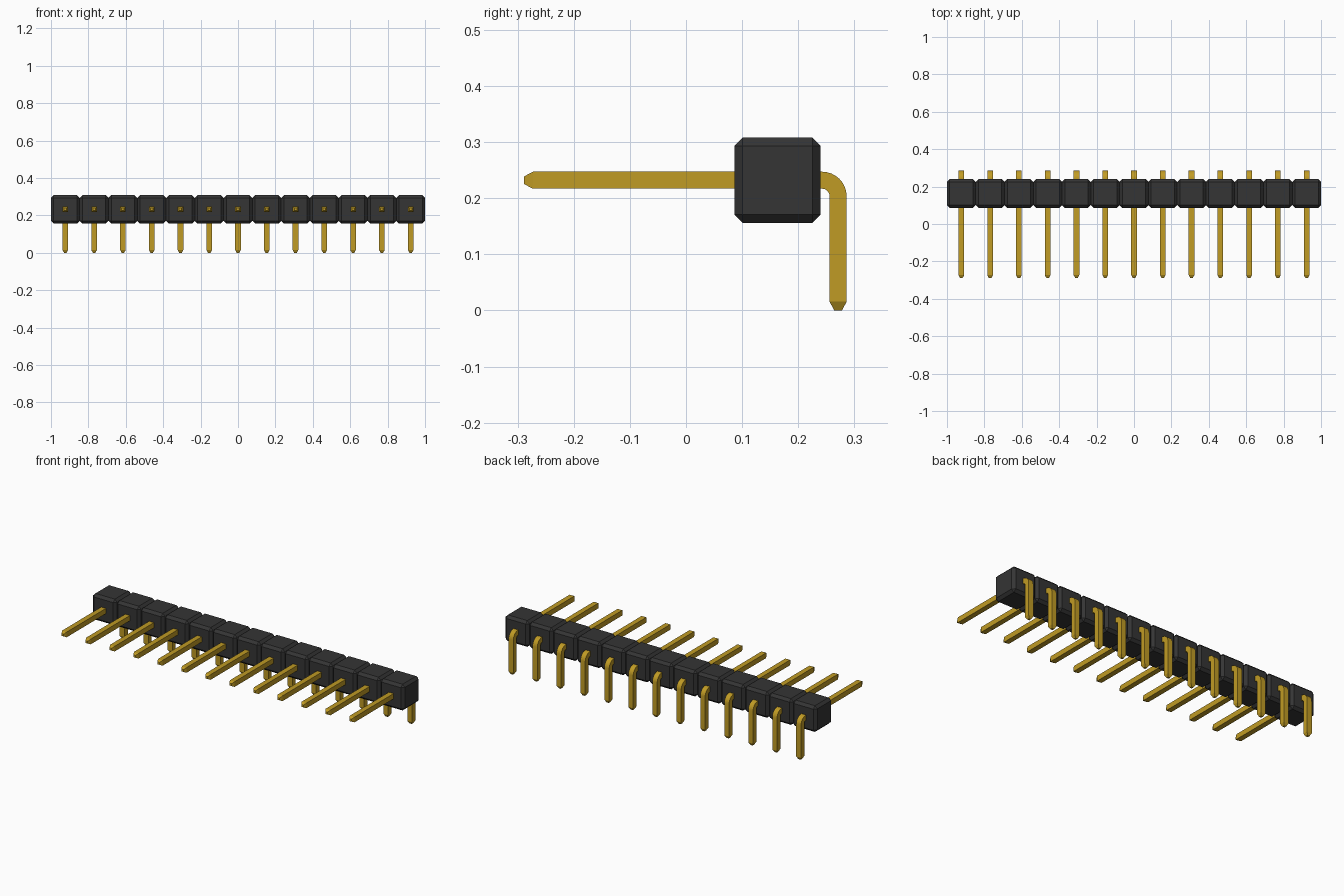
import bpy, bmesh, math
from mathutils import Vector

cube = bpy.data.objects.get("Cube")
if cube:
    bpy.data.objects.remove(cube, do_unlink=True)

COUNT = 13
PITCH = 2.0 / COUNT
PIN = 0.0303            # side of the square pin
PIN_Z = 0.232           # height of the horizontal leg
LEG_Y = 0.2711          # depth of the vertical leg
BEND = 0.0285           # centre-line radius of the bend
TIP = 0.0155            # length of the tapered tips


def material(name, rgb, roughness, metallic=0.0):
    mat = bpy.data.materials.new(name)
    mat.use_nodes = True
    mat.diffuse_color = (*rgb, 1)
    bsdf = mat.node_tree.nodes["Principled BSDF"]
    bsdf.inputs["Base Color"].default_value = (*rgb, 1)
    bsdf.inputs["Roughness"].default_value = roughness
    bsdf.inputs["Metallic"].default_value = metallic
    return mat


black = material("black plastic", (0.035, 0.035, 0.035), 0.6)
gold = material("gold metal", (0.53, 0.33, 0.018), 0.4)


def finish(bm, name, mat):
    bmesh.ops.recalc_face_normals(bm, faces=bm.faces)
    mesh = bpy.data.meshes.new(name)
    bm.to_mesh(mesh)
    bm.free()
    mesh.materials.append(mat)
    return mesh


def housing_mesh():
    """One chamfered plastic block of the housing."""
    bm = bmesh.new()
    bmesh.ops.create_cube(bm, size=1)
    bmesh.ops.scale(bm, vec=(PITCH, 0.154, 0.152), verts=bm.verts)
    bmesh.ops.translate(bm, vec=(0, 0.163, 0.232), verts=bm.verts)
    bmesh.ops.bevel(bm, geom=bm.edges[:], offset=0.0148, offset_type='OFFSET',
                    segments=1, affect='EDGES')
    return finish(bm, "housing_block", black)


def pin_mesh():
    """Square section swept from the front tip, round the bend, to the bottom tip."""
    # Stations: y, z, angle turned downwards, section scale
    stations = [(-0.2885, PIN_Z, 0, 0.45), (-0.2885 + TIP, PIN_Z, 0, 1)]
    cy, cz = LEG_Y - BEND, PIN_Z - BEND
    steps = 8
    for i in range(steps + 1):
        a = math.pi / 2 * i / steps
        stations.append((cy + BEND * math.sin(a), cz + BEND * math.cos(a), a, 1))
    stations += [(LEG_Y, TIP, math.pi / 2, 1), (LEG_Y, 0, math.pi / 2, 0.45)]

    bm = bmesh.new()
    rings = []
    for y, z, a, s in stations:
        h = PIN / 2 * s
        side = Vector((h, 0, 0))
        out = Vector((0, math.sin(a), math.cos(a))) * h
        c = Vector((0, y, z))
        rings.append([bm.verts.new(c + side * u + out * v)
                      for u, v in ((-1, -1), (1, -1), (1, 1), (-1, 1))])
    for r0, r1 in zip(rings, rings[1:]):
        for k in range(4):
            n = (k + 1) % 4
            bm.faces.new((r0[k], r0[n], r1[n], r1[k]))
    bm.faces.new(rings[0])
    bm.faces.new(rings[-1])
    return finish(bm, "bent_pin", gold)


# Repeat block and pin along the row
housing, pin = housing_mesh(), pin_mesh()
pins = []
for i in range(COUNT):
    x = (i - (COUNT - 1) / 2) * PITCH
    for name, mesh in (("housing_block", housing), ("bent_pin", pin)):
        ob = bpy.data.objects.new(f"{name}_{i + 1:02d}", mesh)
        ob.location.x = x
        bpy.context.collection.objects.link(ob)
        if mesh is pin:
            pins.append(ob)

# Smooth the bend, keep the square edges crisp
bpy.ops.object.select_all(action='DESELECT')
pins[0].select_set(True)
bpy.context.view_layer.objects.active = pins[0]
bpy.ops.object.shade_smooth_by_angle(angle=math.radians(20))
